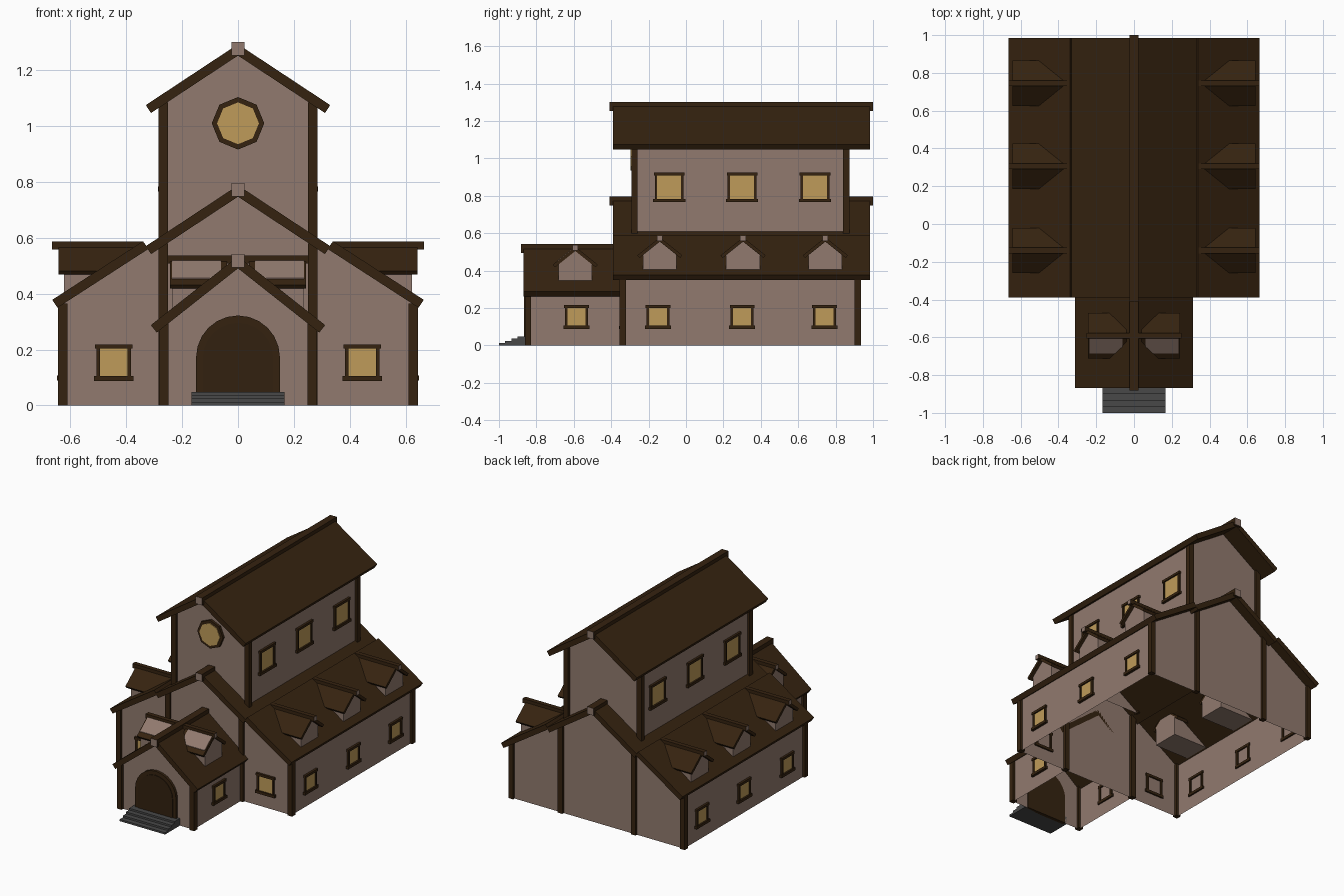
import bpy, bmesh, math
from mathutils import Vector

if "Cube" in bpy.data.objects:
    bpy.data.objects.remove(bpy.data.objects["Cube"])


def material(name, r, g, b):
    m = bpy.data.materials.new(name)
    m.diffuse_color = (r, g, b, 1)
    m.use_nodes = True
    m.node_tree.nodes["Principled BSDF"].inputs["Base Color"].default_value = m.diffuse_color
    return m


PLASTER = material("plaster", 0.285, 0.195, 0.158)
WOOD = material("dark wood", 0.036, 0.0165, 0.005)
DOOR = material("door wood", 0.032, 0.015, 0.005)
GLASS = material("warm glass", 0.52, 0.33, 0.10)
STONE = material("grey stone", 0.065, 0.065, 0.065)


def prism(name, pts, axis, a, b, mat, skip=(), cap=None):
    """Extrude a 2D profile along x or y; skip = profile edges left open;
    cap = material for the two end faces."""
    bm = bmesh.new()
    place = (lambda p, d: (d, p[0], p[1])) if axis == 'x' else (lambda p, d: (p[0], d, p[1]))
    rings = [[bm.verts.new(place(p, d)) for p in pts] for d in (a, b)]
    n = len(pts)
    ends = [bm.faces.new(r) for r in rings]
    for i in range(n):
        if i not in skip:
            j = (i + 1) % n
            bm.faces.new((rings[0][i], rings[0][j], rings[1][j], rings[1][i]))
    if cap:
        for f in ends:
            f.material_index = 1
    bmesh.ops.recalc_face_normals(bm, faces=bm.faces[:])
    me = bpy.data.meshes.new(name)
    bm.to_mesh(me)
    bm.free()
    me.materials.append(mat)
    if cap:
        me.materials.append(cap)
    ob = bpy.data.objects.new(name, me)
    bpy.context.collection.objects.link(ob)
    return ob


def box(name, x0, x1, y0, y1, z0, z1, mat, axis='y', cap=None):
    u0, u1, a, b = (x0, x1, y0, y1) if axis == 'y' else (y0, y1, x0, x1)
    return prism(name, [(u0, z0), (u1, z0), (u1, z1), (u0, z1)], axis, a, b, mat, cap=cap)


def chevron(c, half, apex, slope, t):
    """Gable roof profile with eaves cut square to the slope."""
    ang = math.atan(slope)
    dx, dz = t * math.sin(ang), t * math.cos(ang)
    ze = apex - slope * half
    low = apex - t / math.cos(ang)
    return [(c, apex), (c + half, ze), (c + half - dx, ze - dz), (c, low),
            (c - half + dx, ze - dz), (c - half, ze)]


def shell(name, half, z0, eave, apex, y0, y1):
    """Gabled walls, open at the bottom and under the roof."""
    pts = [(-half, z0), (half, z0), (half, eave), (0, apex), (-half, eave)]
    return prism(name, pts, 'y', y0, y1, PLASTER, skip=(0, 2, 3))


def gable_roof(name, half, apex, slope, y0, y1, b0, b1):
    prism(name + "_roof", chevron(0, half, apex, slope, 0.034), 'y', y0, y1, WOOD)
    box(name + "_ridge_beam", -0.024, 0.024, b0, b1, apex - 0.04, apex + 0.008, WOOD, cap=PLASTER)


def post(name, x, y, z0, z1, r=0.017):
    box(name, x - r, x + r, y - r, y + r, z0, z1, WOOD)


def window(name, axis, wall, sign, c, z0, z1, hw):
    """Framed window on a wall facing sign*axis, centred at c along the wall."""
    def part(label, u0, u1, za, zb, d0, d1, mat):
        d = sorted((wall + sign * d0, wall + sign * d1))
        if axis == 'x':
            box(label, d[0], d[1], c + u0, c + u1, za, zb, mat)
        else:
            box(label, c + u0, c + u1, d[0], d[1], za, zb, mat)
    part(name + "_pane", -hw, hw, z0, z1, 0.001, 0.006, GLASS)
    part(name + "_sill", -hw - 0.018, hw + 0.018, z0 - 0.016, z0 + 0.002, -0.01, 0.017, WOOD)
    part(name + "_lintel", -hw - 0.014, hw + 0.014, z1 - 0.002, z1 + 0.014, -0.01, 0.015, WOOD)
    for s in (-1, 1):
        u = sorted((s * (hw - 0.004), s * (hw + 0.009)))
        part(name + "_jamb", u[0], u[1], z0, z1, -0.01, 0.012, WOOD)


def dormer(name, s, yc, body, roof, beam, dz):
    base = 0.365 + dz
    pts = [(yc - 0.09, base), (yc + 0.09, base), (yc + 0.09, 0.492 + dz),
           (yc, 0.562 + dz), (yc - 0.09, 0.492 + dz)]
    prism(name + "_body", pts, 'x', s * body[0], s * body[1], PLASTER)
    prism(name + "_roof", chevron(yc, 0.12, 0.578 + dz, 0.8, 0.018), 'x',
          s * roof[0], s * roof[1], WOOD)
    box(name + "_ridge_beam", s * beam[0], s * beam[1], yc - 0.015, yc + 0.015,
        0.558 + dz, 0.587 + dz, WOOD, axis='x', cap=PLASTER)


# Main walls and roofs
shell("hall_walls", 0.63, 0, 0.368, 0.77, -0.34, 0.92)
shell("upper_walls", 0.27, 0.57, 1.09, 1.27, -0.275, 0.857)
shell("porch_walls", 0.265, 0, 0.295, 0.50, -0.845, -0.34)
gable_roof("upper", 0.33, 1.293, 0.66, -0.39, 0.985, -0.41, 1.0)
gable_roof("hall", 0.33, 0.788, 0.66, -0.39, 0.985, -0.41, 1.0)
gable_roof("porch", 0.312, 0.534, 0.79, -0.868, -0.34, -0.882, -0.34)

for s in (-1, 1):
    # Aisle roof slabs
    prism("aisle_roof", [(s * 0.34, 0.588), (s * 0.665, 0.378), (s * 0.646, 0.35), (s * 0.321, 0.56)],
          'y', -0.39, 0.985, WOOD)
    # Corner posts
    for y in (-0.338, 0.918):
        post("aisle_post", s * 0.628, y, 0, 0.365)
        post("hall_post", s * 0.268, y, 0, 0.58)
    for y in (-0.275, 0.857):
        post("upper_post", s * 0.268, y, 0.57, 1.085)
    post("porch_post", s * 0.265, -0.845, 0, 0.295)
    # Windows
    for y in (-0.15, 0.30, 0.74):
        window("aisle_window", 'x', s * 0.63, s, y, 0.105, 0.202, 0.052)
    window("porch_window", 'x', s * 0.265, s, -0.585, 0.105, 0.202, 0.052)
    for y in (-0.09, 0.30, 0.69):
        window("upper_window", 'x', s * 0.27, s, y, 0.782, 0.912, 0.068)
    window("front_window", 'y', -0.34, -1, s * 0.445, 0.103, 0.205, 0.053)
    # Dormers
    for y in (-0.14, 0.305, 0.745):
        dormer("aisle_dormer", s, y, (0.37, 0.622), (0.37, 0.643), (0.34, 0.665), 0)
    dormer("porch_dormer", s, -0.592, (0.06, 0.236), (0.04, 0.243), (0.0, 0.252), -0.05)
    # Plastered front slope of the porch dormer
    prism("porch_dormer_slope", [(-0.606, 0.520), (-0.606, 0.514), (-0.686, 0.450), (-0.686, 0.456)],
          'x', s * 0.06, s * 0.236, PLASTER)


# Arched door
def arch(hw, z0, spring, n=12):
    return [(-hw, z0), (hw, z0)] + [
        (hw * math.cos(math.pi * i / n), spring + hw * math.sin(math.pi * i / n)) for i in range(n + 1)]


prism("door_frame", arch(0.15, 0.0, 0.172), 'y', -0.862, -0.84, WOOD)
prism("door_leaf", arch(0.126, 0.03, 0.17), 'y', -0.866, -0.86, DOOR)


# Octagonal window
def octagon(r):
    return [(r * math.sin(math.pi * i / 4), 1.01 + r * math.cos(math.pi * i / 4)) for i in range(8)]


prism("round_window_frame", octagon(0.094), 'y', -0.292, -0.27, WOOD)
prism("round_window_pane", octagon(0.075), 'y', -0.297, -0.29, GLASS)

# Front steps
for i in range(4):
    box("step", -0.166, 0.166, -1.0 + 0.033 * i, -0.845, 0.012 * i, 0.012 * (i + 1), STONE)
